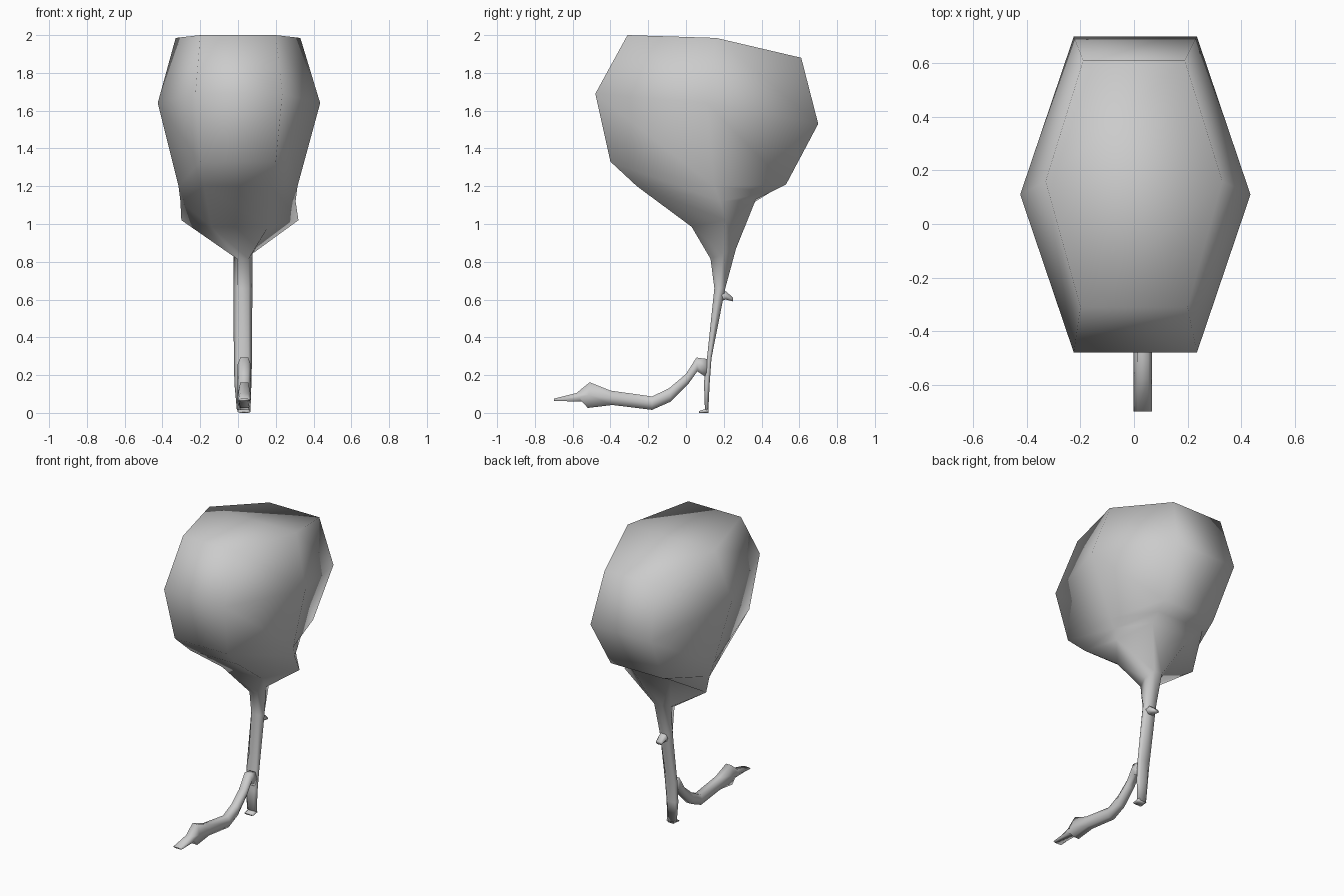
import bpy, bmesh


def loft(name, rings):
    """Skin six-sided rings. Each ring: centre x, then (half width, y, z) of
    its front pair, side pair and back pair."""
    bm = bmesh.new()
    loops = []
    for cx, f, s, b in rings:
        pts = [(-f[0], f), (f[0], f), (s[0], s), (b[0], b), (-b[0], b), (-s[0], s)]
        loops.append([bm.verts.new((cx + x, p[1], p[2])) for x, p in pts])
    for a, c in zip(loops, loops[1:]):
        for i in range(6):
            j = (i + 1) % 6
            bm.faces.new((a[i], a[j], c[j], c[i]))
    # caps as quads
    for l in (loops[0], loops[-1]):
        bm.faces.new((l[0], l[1], l[2], l[5]))
        bm.faces.new((l[5], l[2], l[3], l[4]))
    bmesh.ops.recalc_face_normals(bm, faces=bm.faces)
    for face in bm.faces:
        face.smooth = True
    me = bpy.data.meshes.new(name)
    bm.to_mesh(me)
    bm.free()
    ob = bpy.data.objects.new(name, me)
    bpy.context.collection.objects.link(ob)
    return ob


def tube(cx, hw, front, back):
    """Slim ring whose side pair sits midway between front and back."""
    mid = [(p + q) / 2 for p, q in zip(front, back)]
    return (cx, (hw * 0.6, *front), (hw, *mid), (hw * 0.6, *back))


# bulky upper leg tapering into the shank
loft("leg", [
    (0.00, (0.20, -0.31, 2.00), (0.33, 0.16, 1.985), (0.19, 0.61, 1.88)),
    (0.005, (0.23, -0.48, 1.69), (0.43, 0.11, 1.64), (0.23, 0.70, 1.53)),
    (0.00, (0.20, -0.40, 1.33), (0.315, 0.15, 1.20), (0.20, 0.53, 1.21)),
    (0.00, (0.18, -0.26, 1.20), (0.305, 0.18, 1.12), (0.18, 0.45, 1.17)),
    (0.01, (0.15, 0.03, 0.985), (0.31, 0.21, 1.02), (0.15, 0.37, 1.13)),
    tube(0.026, 0.05, (0.13, 0.815), (0.265, 0.87)),
    tube(0.026, 0.05, (0.15, 0.66), (0.208, 0.66)),
    tube(0.026, 0.048, (0.11, 0.28), (0.135, 0.29)),
    tube(0.026, 0.045, (0.095, 0.16), (0.125, 0.15)),
    tube(0.03, 0.036, (0.10, 0.02), (0.118, 0.01)),
])

# little foot pad under the shank
loft("foot_pad", [
    tube(0.032, 0.035, (0.118, 0.0), (0.118, 0.025)),
    tube(0.032, 0.035, (0.10, 0.0), (0.10, 0.02)),
    tube(0.032, 0.035, (0.07, 0.0), (0.07, 0.01)),
])

# long forward toe, from the shank to the claw tip
TOE = [  # half width, lower (y, z), upper (y, z)
    (0.035, (0.105, 0.19), (0.115, 0.285)),
    (0.035, (0.06, 0.22), (0.055, 0.293)),
    (0.035, (0.01, 0.15), (0.00, 0.206)),
    (0.035, (-0.08, 0.06), (-0.09, 0.13)),
    (0.035, (-0.18, 0.016), (-0.18, 0.087)),
    (0.035, (-0.39, 0.042), (-0.40, 0.118)),
    (0.035, (-0.52, 0.026), (-0.51, 0.162)),
    (0.035, (-0.55, 0.06), (-0.58, 0.105)),
    (0.034, (-0.70, 0.063), (-0.70, 0.075)),
]
loft("toe", [tube(0.033, *row) for row in TOE])

# small spur on the back of the shank
loft("spur", [
    tube(0.03, 0.035, (0.18, 0.59), (0.19, 0.66)),
    tube(0.03, 0.032, (0.21, 0.60), (0.215, 0.64)),
    tube(0.03, 0.025, (0.25, 0.59), (0.25, 0.61)),
])
